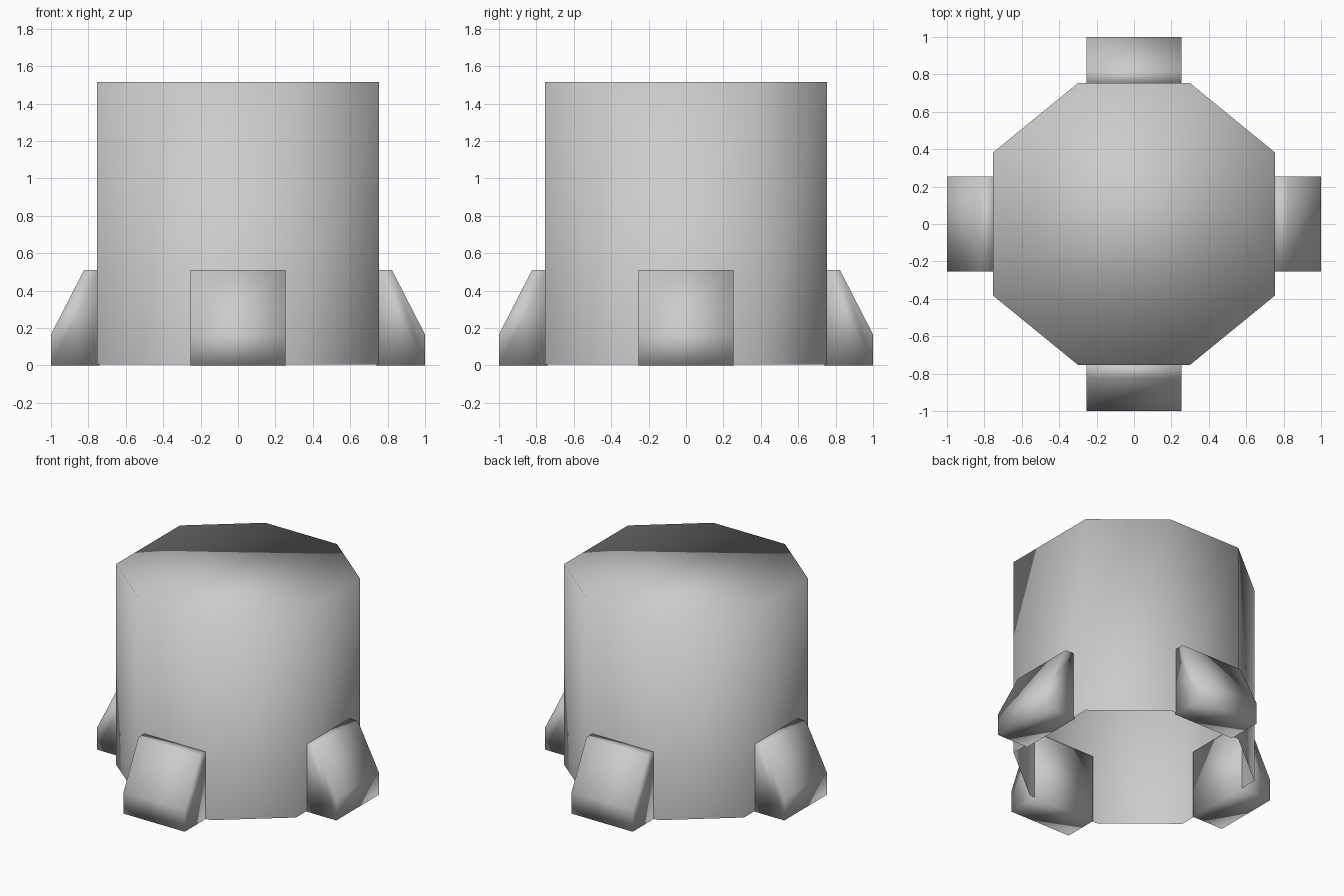
import bpy, bmesh
from math import pi
from mathutils import Matrix

cube = bpy.data.objects.get("Cube")
if cube:
    bpy.data.objects.remove(cube, do_unlink=True)

grey = bpy.data.materials.new("light_grey")
grey.use_nodes = True
colour = (0.6, 0.6, 0.6, 1)
grey.diffuse_color = colour
grey.node_tree.nodes["Principled BSDF"].inputs["Base Color"].default_value = colour


def extrude_profile(name, points, offset, open_start=False, turn=None):
    """Extrude a flat outline by an offset into a fully smooth-shaded part."""
    bm = bmesh.new()
    start = bm.faces.new([bm.verts.new(p) for p in points])
    result = bmesh.ops.extrude_face_region(bm, geom=[start], use_keep_orig=True)
    moved = [g for g in result["geom"] if isinstance(g, bmesh.types.BMVert)]
    bmesh.ops.translate(bm, verts=moved, vec=offset)
    bmesh.ops.recalc_face_normals(bm, faces=bm.faces[:])
    if open_start:
        bmesh.ops.delete(bm, geom=[start], context="FACES_ONLY")
    if turn:
        bm.transform(turn)
    for face in bm.faces:
        face.smooth = True
    mesh = bpy.data.meshes.new(name)
    bm.to_mesh(mesh)
    bm.free()
    mesh.materials.append(grey)
    obj = bpy.data.objects.new(name, mesh)
    bpy.context.collection.objects.link(obj)
    return obj


# Eight-sided hollow body, closed on top and open underneath
half, short_x, short_y, base, height = 0.753, 0.3, 0.383, 0.005, 1.51
corner = [(half, short_y), (short_x, half)]
outline = corner + [(-x, y) for x, y in reversed(corner)]
outline += [(-x, -y) for x, y in outline]
extrude_profile("body", [(x, y, base) for x, y in outline], (0, 0, height), open_start=True)

# Four sloped feet whose inner faces reach just through the body wall
width = 0.51
foot_profile = [(0.74, 0), (1, 0), (1, 0.165), (0.823, 0.51), (0.74, 0.51)]
for i, side in enumerate(("left", "back", "right", "front")):
    extrude_profile(side + "_foot", [(x, -width / 2, z) for x, z in foot_profile],
                    (0, width, 0), turn=Matrix.Rotation(i * pi / 2, 4, "Z"))
